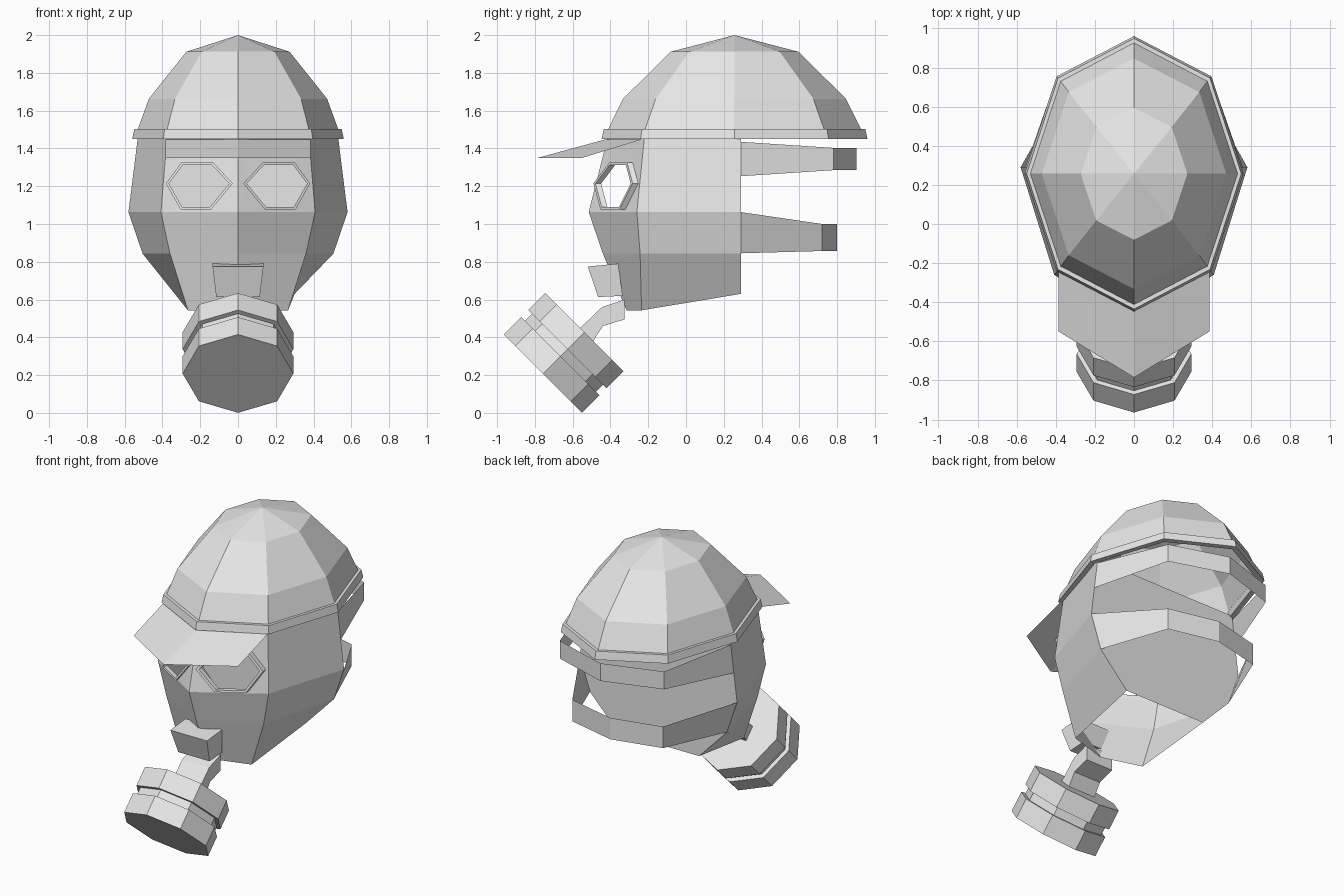
import bpy, bmesh, math
from mathutils import Vector

if "Cube" in bpy.data.objects:
    bpy.data.objects.remove(bpy.data.objects["Cube"], do_unlink=True)

GREY = (0.8, 0.8, 0.8, 1.0)
mat = bpy.data.materials.new("plain grey")
mat.use_nodes = True
mat.diffuse_color = GREY
mat.node_tree.nodes["Principled BSDF"].inputs["Base Color"].default_value = GREY


def build(name, verts, faces, mirror=False):
    """Flat-shaded mesh object; mirror copies the +x half to -x and welds it."""
    bm = bmesh.new()
    for sign in ((1, -1) if mirror else (1,)):
        vs = [bm.verts.new((sign * v[0], v[1], v[2])) for v in verts]
        for f in faces:
            bm.faces.new([vs[i] for i in (f if sign > 0 else f[::-1])])
    bmesh.ops.remove_doubles(bm, verts=bm.verts, dist=0.0005)
    bmesh.ops.recalc_face_normals(bm, faces=bm.faces)
    me = bpy.data.meshes.new(name)
    bm.to_mesh(me)
    bm.free()
    me.materials.append(mat)
    ob = bpy.data.objects.new(name, me)
    bpy.context.collection.objects.link(ob)
    return ob


def loft(name, rings, cap_start=False, cap_end=False, closed=False):
    """Skin a list of equal-length vertex rings."""
    n = len(rings[0])
    verts = [v for r in rings for v in r]
    faces = []
    count = len(rings)
    for k in range(count if closed else count - 1):
        a, b = k * n, ((k + 1) % count) * n
        faces += [(a + i, a + (i + 1) % n, b + (i + 1) % n, b + i) for i in range(n)]
    if cap_start:
        faces.append(tuple(range(n))[::-1])
    if cap_end:
        faces.append(tuple(range((count - 1) * n, count * n)))
    return build(name, verts, faces)


def octagon(rx, ry, z, cy=0.257):
    return [(rx * math.cos(i * math.pi / 4), cy + ry * math.sin(i * math.pi / 4), z)
            for i in range(8)]


# Helmet: open eight-sided dome with a projecting rim
loft("helmet_dome", [octagon(0.53, 0.669, 1.46), octagon(0.53, 0.669, 1.503),
                     octagon(0.472, 0.59, 1.663), octagon(0.273, 0.338, 1.912),
                     octagon(0.0, 0.0, 2.0)])
loft("helmet_rim", [octagon(0.525, 0.664, 1.45), octagon(0.56, 0.704, 1.45),
                    octagon(0.549, 0.692, 1.502), octagon(0.525, 0.664, 1.502)], closed=True)

# Brim
build("helmet_brim", [(0, -0.43, 1.447), (0.385, -0.235, 1.447),
                      (0.385, -0.55, 1.35), (0, -0.785, 1.35)], [(0, 1, 2, 3)], mirror=True)

# Mask columns, top to bottom: centre front, front corner, side
centre = [(0, -0.415, 1.46), (0, -0.515, 1.063), (0, -0.44, 0.843), (0, -0.315, 0.543)]
corner = [(0.375, -0.22, 1.46), (0.408, -0.26, 1.063), (0.36, -0.243, 0.843), (0.265, -0.235, 0.543)]
side = [(0.53, 0.29, 1.46), (0.58, 0.29, 1.063), (0.505, 0.29, 0.843), (0.30, 0.29, 0.63)]


def front_y(x, z):
    """Depth of the upper front panel at x, z."""
    t = (z - 1.063) / (1.46 - 1.063)
    c = Vector(centre[1]).lerp(Vector(centre[0]), t)
    k = Vector(corner[1]).lerp(Vector(corner[0]), t)
    return c.y + (k.y - c.y) * x / k.x


# Eye opening outline (x, z), starting at the inner corner
eye = [(0.028, 1.215), (0.13, 1.325), (0.30, 1.325), (0.382, 1.215), (0.305, 1.077), (0.142, 1.077)]
ex, ez = (sum(p[i] for p in eye) / 6 for i in (0, 1))


def eye_ring(scale, out):
    pts = [(ex + (x - ex) * scale, ez + (z - ez) * scale) for x, z in eye]
    return [(x, front_y(x, z) - out, z) for x, z in pts]


# Mask shell: front panel cut around the eye, lower panels, sides and flat back
verts = centre + corner + side + eye_ring(0.9, 0.0) + [(0, 0.29, 1.46), (0, 0.29, 0.63)]
D, A, C, B, H = 0, 1, 4, 5, 12
faces = [(A, B, H + 4, H + 5), (B, H + 3, H + 4), (B, C, H + 2, H + 3),
         (C, D, H + 1, H + 2), (D, H, H + 1), (D, A, H), (A, H + 5, H)]
faces += [(i, i + 1, i + 5, i + 4) for i in (1, 2)]
faces += [(i, i + 1, i + 5, i + 4) for i in (4, 5, 6)]
faces.append((8, 9, 10, 11, 19, 18))
build("mask_shell", verts, faces, mirror=True)

# Raised eye frames
rings = [eye_ring(1.0, 0.0), eye_ring(1.0, 0.03), eye_ring(0.9, 0.03), eye_ring(0.9, 0.0)]
frame_faces = [(k * 6 + i, k * 6 + (i + 1) % 6, (k + 1) * 6 + (i + 1) % 6, (k + 1) * 6 + i)
               for k in range(3) for i in range(6)]
build("eye_frames", [v for r in rings for v in r], frame_faces, mirror=True)

# Head straps: tapering ribbons round the back
straps = {
    "upper_strap": [(0.533, 0.29, 1.435), (0.556, 0.29, 1.253), (0.385, 0.78, 1.403),
                    (0.385, 0.78, 1.285), (0, 0.903, 1.403), (0, 0.903, 1.285)],
    "lower_strap": [(0.58, 0.29, 1.063), (0.505, 0.29, 0.845), (0.335, 0.72, 1.0),
                    (0.335, 0.72, 0.857), (0, 0.80, 1.0), (0, 0.80, 0.857)],
}
for name, pts in straps.items():
    build(name, pts, [(0, 1, 3, 2), (2, 3, 5, 4)], mirror=True)


def box_ring(w, p, q):
    """Rectangle of half width w between two (y, z) points."""
    return [(-w, *p), (w, *p), (w, *q), (-w, *q)]


# Nose block
loft("nose_block", [box_ring(0.135, (-0.52, 0.775), (-0.36, 0.79)),
                    box_ring(0.115, (-0.465, 0.613), (-0.335, 0.62))], True, True)

# Bent breathing tube
loft("breathing_tube", [box_ring(0.1, (-0.325, 0.60), (-0.325, 0.495)),
                        box_ring(0.1, (-0.445, 0.56), (-0.44, 0.46)),
                        box_ring(0.1, (-0.58, 0.43), (-0.505, 0.36))], True, True)

# Filter canister, tilted forward and down, with a groove around it
S = math.sqrt(0.5)


def filter_ring(r, d):
    c = Vector((0, -0.5375, 0.427)) + Vector((0, -S, -S)) * d
    return [c + Vector((r * math.cos(a), -r * math.sin(a) * S, r * math.sin(a) * S))
            for a in (i * math.pi / 4 for i in range(8))]


profile = [(0.293, 0), (0.293, 0.127), (0.266, 0.127), (0.266, 0.18), (0.293, 0.18), (0.293, 0.31)]
loft("filter_canister", [filter_ring(r, d) for r, d in profile], True, True)
